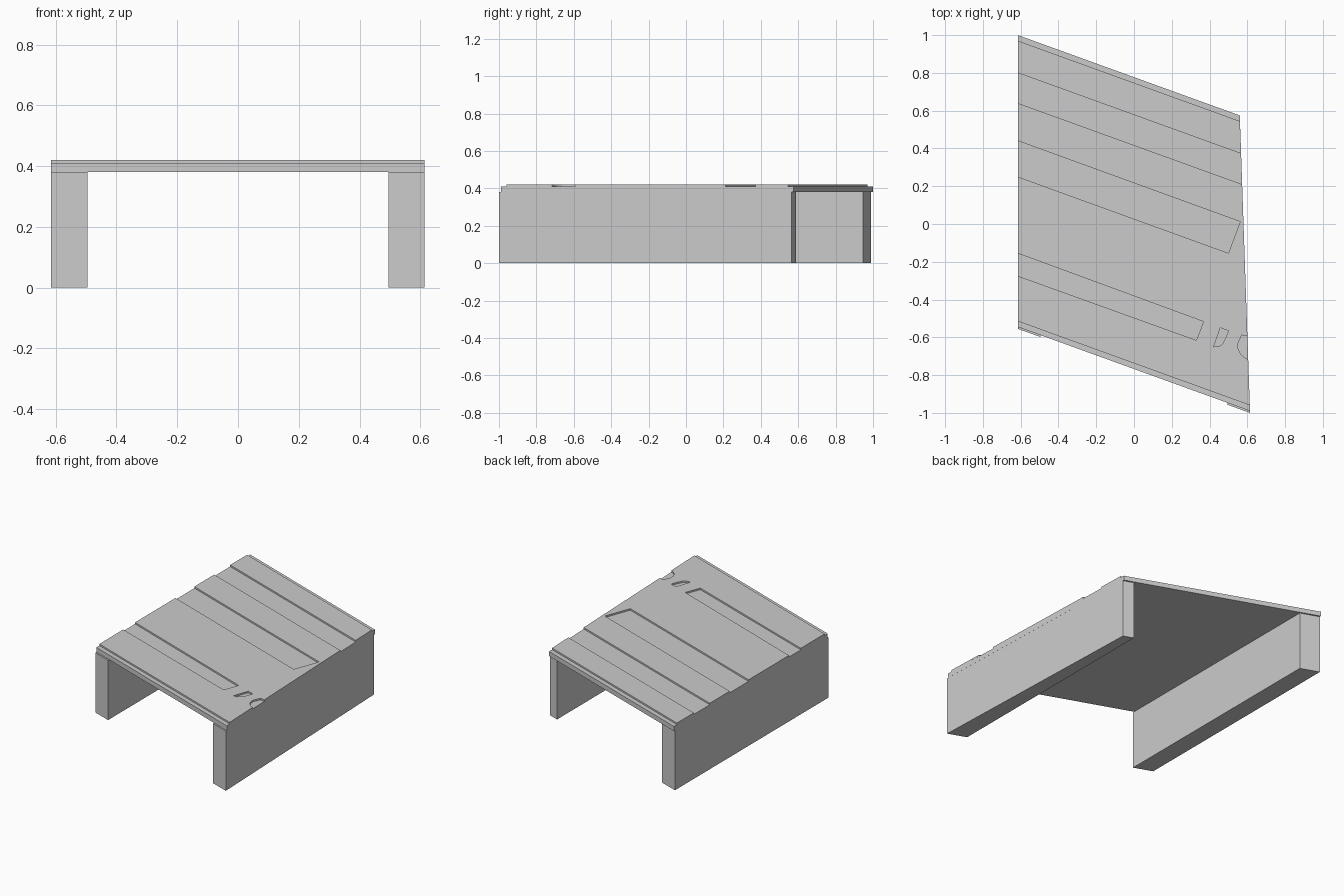
import bpy, bmesh, math

if "Cube" in bpy.data.objects:
    bpy.data.objects.remove(bpy.data.objects["Cube"])

SKEW = 0.362          # all cross lines fall this much per unit of x
LEFT = -0.615


def sk(x, s):
    """Point on a skewed line that meets the left edge at y = s."""
    return (x, s - SKEW * (x - LEFT))


def right_x(s):
    """x where a skewed line meets the slightly slanted right edge."""
    k = 0.035
    return (0.56 + k * (0.575 - s + SKEW * LEFT * -1)) / (1 - k * SKEW)


def prism(name, pts, z0, z1):
    bm = bmesh.new()
    face = bm.faces.new([bm.verts.new((x, y, z0)) for x, y in pts])
    ext = bmesh.ops.extrude_face_region(bm, geom=[face])
    for v in ext["geom"]:
        if isinstance(v, bmesh.types.BMVert):
            v.co.z = z1
    bmesh.ops.recalc_face_normals(bm, faces=bm.faces)
    mesh = bpy.data.meshes.new(name)
    bm.to_mesh(mesh)
    bm.free()
    ob = bpy.data.objects.new(name, mesh)
    bpy.context.collection.objects.link(ob)
    return ob


BACK, FRONT = 1.0, -0.545
xb, xf = 0.56, 0.614

# side walls, set slightly forward of the deck
prism("left_wall", [sk(LEFT, FRONT - .01), sk(-.495, FRONT - .01),
                    sk(-.495, BACK - .01), sk(LEFT, BACK - .01)], 0, .38)
prism("right_wall", [sk(.495, FRONT - .01), sk(xf, FRONT - .01),
                     sk(xb, BACK - .01), sk(.495, BACK - .01)], 0, .38)

# deck slab
prism("deck_slab", [sk(LEFT, FRONT), sk(xf, FRONT), sk(xb, BACK), sk(LEFT, BACK)],
      .38, .41)

# thin surface plate with a stepped-in front and back rim
plate = prism("deck_surface", [sk(LEFT, -.515), sk(xf - .001, -.515),
                               sk(xb + .001, .97), sk(LEFT, .97)], .41, .42)

# shallow recesses in the surface
recesses = [
    [sk(-.7, .64), sk(.7, .64), sk(.7, .80), sk(-.7, .80)],
    [sk(-.7, .25), (.5, -.154), (.562, .012), sk(-.7, .44)],
    [sk(-.7, -.275), (.33, -.615), (.368, -.517), sk(-.7, -.155)],
    # small rounded slot
    [(.457, -.55), (.5, -.565), (.482, -.61), (.468, -.635), (.45, -.648),
     (.422, -.65)],
    # rounded notch in the right edge
    [(.7, -.61), (.57, -.588), (.55, -.635), (.552, -.662), (.565, -.687),
     (.585, -.707), (.605, -.716), (.7, -.73)],
]
bpy.context.view_layer.objects.active = plate
for i, pts in enumerate(recesses):
    cutter = prism(f"recess_cutter_{i}", pts, .40, .43)
    cutter.hide_render = True
    mod = plate.modifiers.new("recess", 'BOOLEAN')
    mod.operation, mod.object, mod.solver = 'DIFFERENCE', cutter, 'EXACT'
    bpy.ops.object.modifier_apply(modifier=mod.name)
    bpy.data.objects.remove(cutter)
